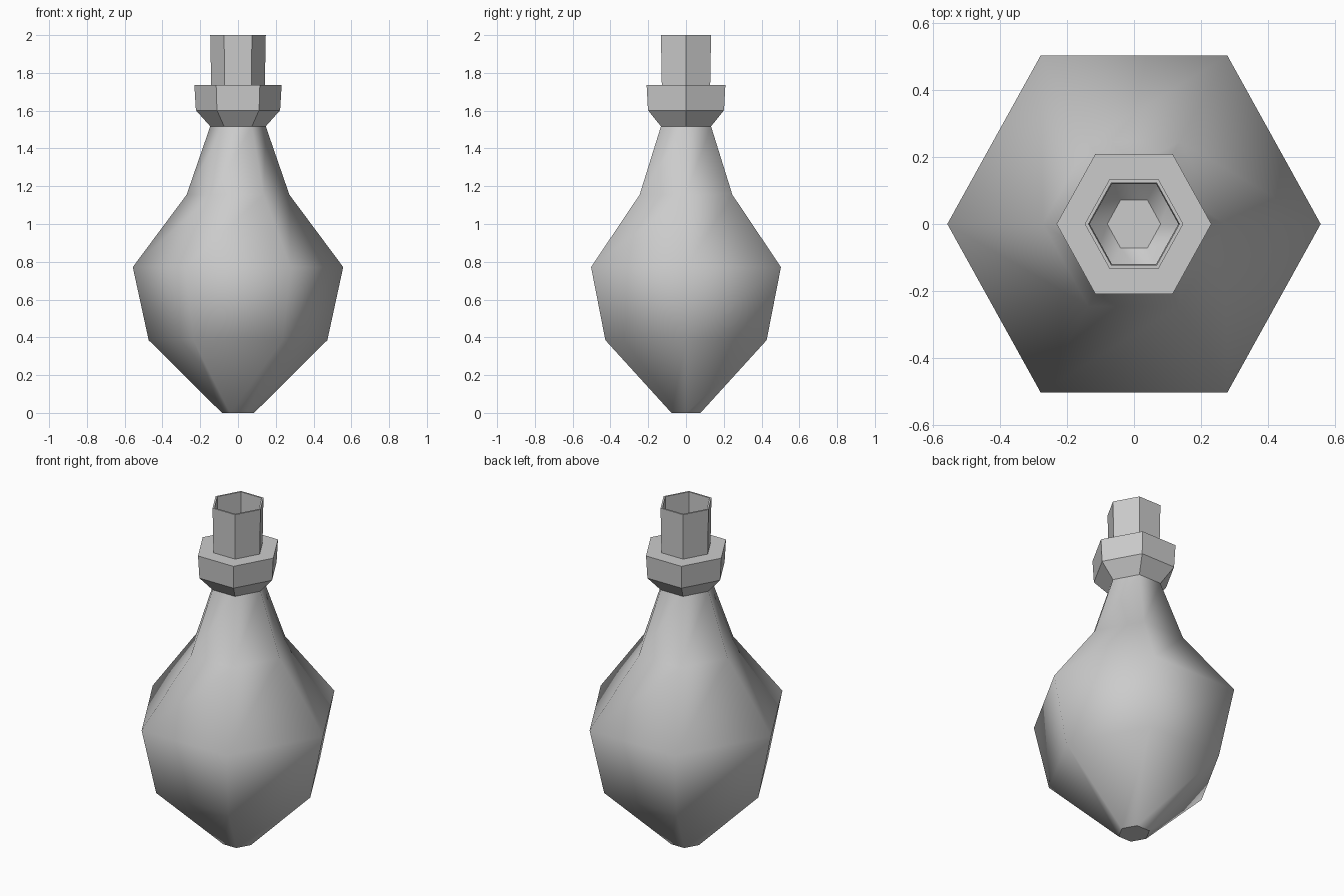
import bpy, bmesh
from math import cos, sin, pi

if "Cube" in bpy.data.objects:
    bpy.data.objects.remove(bpy.data.objects["Cube"])

SIDES = 6
Y_STRETCH = 1.042   # hexagon is slightly deeper than regular

# outline from base to mouth: (radius, height)
BODY = [(0.085, 0), (0.473, 0.385), (0.557, 0.772), (0.272, 1.155), (0.147, 1.517)]
COLLAR = [(0.223, 1.602), (0.231, 1.735), (0.142, 1.735)]
SPOUT = [(0.147, 2.0)]


def ring(bm, r, z):
    return [bm.verts.new((r * cos(2 * pi * i / SIDES),
                          r * sin(2 * pi * i / SIDES) * Y_STRETCH, z))
            for i in range(SIDES)]


bm = bmesh.new()
rings = [ring(bm, r, z) for r, z in BODY + COLLAR + SPOUT]

# flat base
bm.faces.new(rings[0][::-1])

# smooth body, then faceted collar and spout
for level, (low, high) in enumerate(zip(rings, rings[1:])):
    for i in range(SIDES):
        j = (i + 1) % SIDES
        face = bm.faces.new((low[i], low[j], high[j], high[i]))
        face.smooth = level < len(BODY) - 1

# crisp edges where the body meets the base and the collar
for loop in (rings[0], rings[len(BODY) - 1]):
    for i in range(SIDES):
        bm.edges.get((loop[i], loop[(i + 1) % SIDES])).smooth = False

mesh = bpy.data.meshes.new("bottle")
bm.to_mesh(mesh)
bm.free()
bottle = bpy.data.objects.new("bottle", mesh)
bpy.context.collection.objects.link(bottle)

# thin hollow wall, open at the mouth
wall = bottle.modifiers.new("wall", 'SOLIDIFY')
wall.thickness = 0.01
wall.offset = -1
wall.use_even_offset = True
